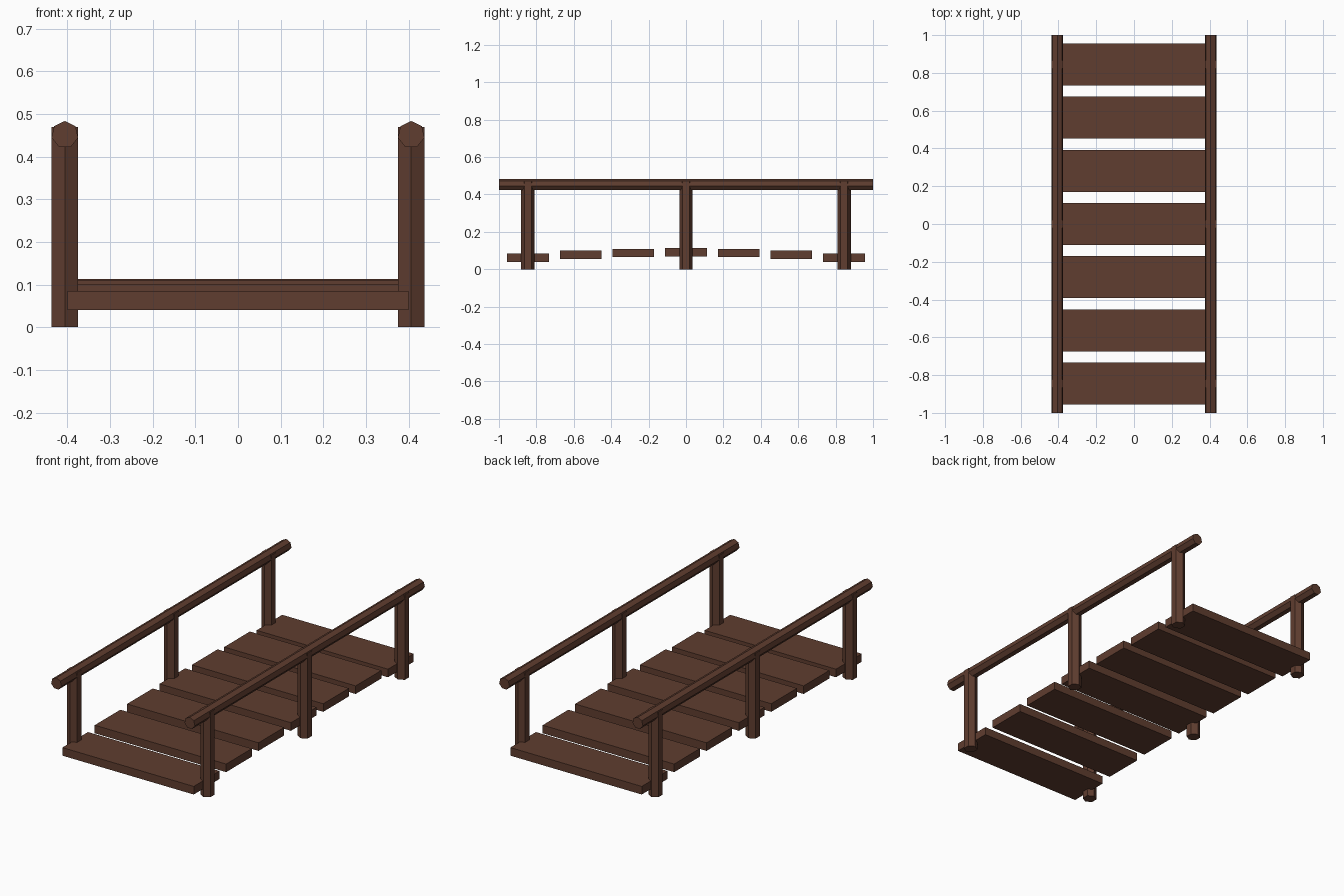
import bpy
import bmesh
import math

if "Cube" in bpy.data.objects:
    bpy.data.objects.remove(bpy.data.objects["Cube"])

wood = bpy.data.materials.new("dark brown wood")
wood.diffuse_color = (0.115, 0.047, 0.029, 1.0)
wood.use_nodes = True
wood.node_tree.nodes["Principled BSDF"].inputs["Base Color"].default_value = wood.diffuse_color


def finish(name, bm):
    bmesh.ops.recalc_face_normals(bm, faces=bm.faces)
    mesh = bpy.data.meshes.new(name)
    bm.to_mesh(mesh)
    bm.free()
    mesh.materials.append(wood)
    obj = bpy.data.objects.new(name, mesh)
    bpy.context.collection.objects.link(obj)
    return obj


def prism(name, sides, radius, start, along, length):
    """Flat-sided bar; one corner points to +y (upright) or +z (lying along y)."""
    bm = bmesh.new()
    ring = []
    for i in range(sides):
        a = math.pi / 2 + i * math.tau / sides
        u, v = radius * math.cos(a), radius * math.sin(a)
        off = (u, v, 0) if along == 'Z' else (u, 0, v)
        ring.append(bm.verts.new([s + o for s, o in zip(start, off)]))
    face = bm.faces.new(ring)
    ext = bmesh.ops.extrude_face_region(bm, geom=[face], use_keep_orig=True)
    top = [g for g in ext["geom"] if isinstance(g, bmesh.types.BMVert)]
    vec = (0, 0, length) if along == 'Z' else (0, length, 0)
    bmesh.ops.translate(bm, verts=top, vec=vec)
    return finish(name, bm)


# Deck planks, gently arched towards the middle
for k in range(-3, 4):
    top = 0.1125 - 0.028 * (k / 3) ** 2
    bm = bmesh.new()
    bmesh.ops.create_cube(bm, size=1.0)
    bmesh.ops.scale(bm, verts=bm.verts, vec=(0.80, 0.223, 0.0445))
    bmesh.ops.translate(bm, verts=bm.verts, vec=(0, k * 0.2815, top - 0.02225))
    finish("deck_plank_%d" % (k + 4), bm)

# Six-sided posts and seven-sided handrails on both sides
for side, x in (("left", -0.406), ("right", 0.406)):
    for label, y in (("front", -0.845), ("middle", 0.0), ("back", 0.845)):
        prism("%s_%s_post" % (label, side), 6, 0.036, (x, y, 0), 'Z', 0.469)
    prism("%s_handrail" % side, 7, 0.032, (x, -1, 0.4515), 'Y', 2.0)
